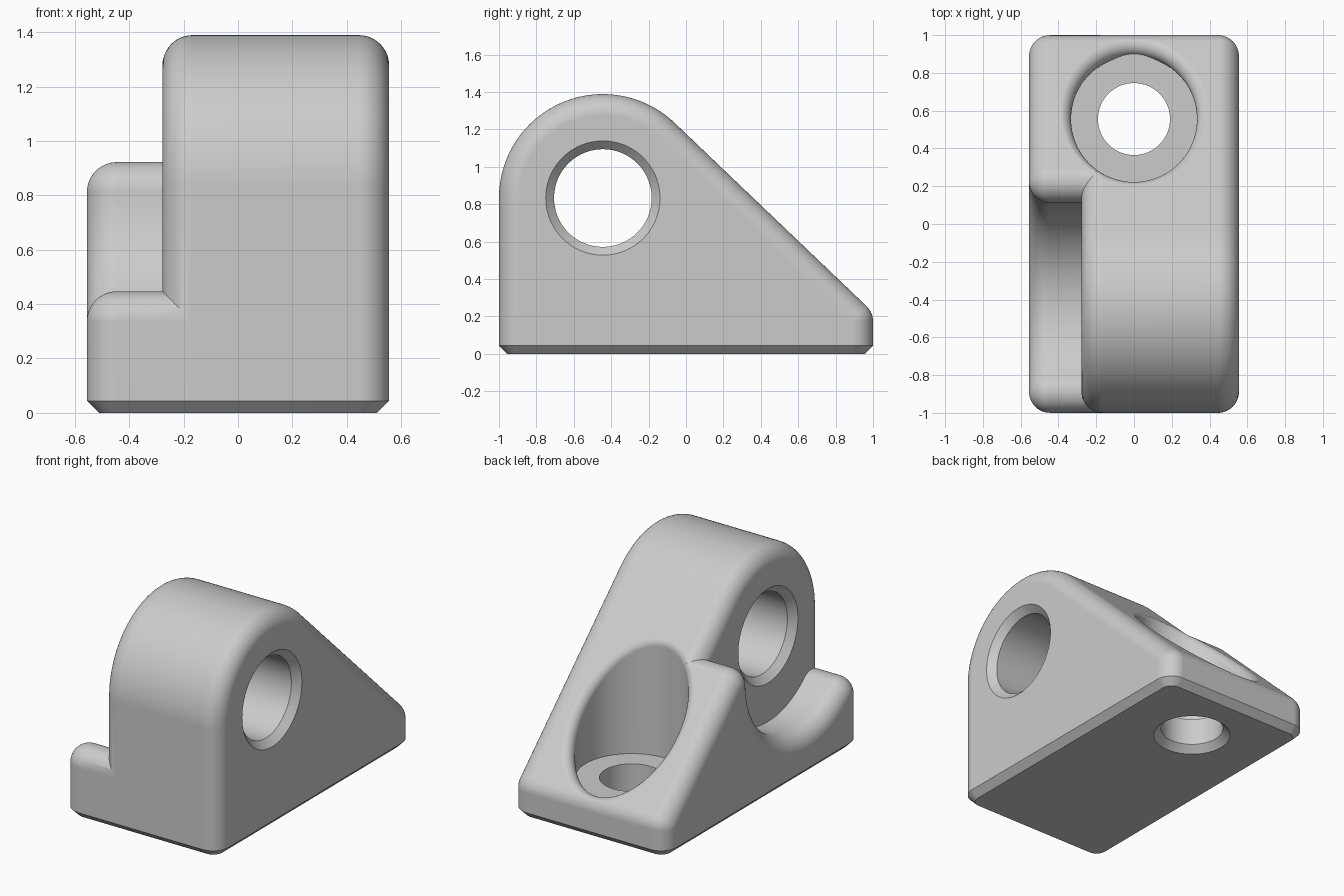
import bpy, bmesh
from math import cos, sin, pi, radians, atan2, acos, hypot, sqrt
from mathutils import Vector

cube = bpy.data.objects.get("Cube")
if cube:
    bpy.data.objects.remove(cube, do_unlink=True)

# Working units: the bearing lobe has radius 1, the base is 3.6 long
SCALE = 1 / 1.8
FILLET, CHAMFER = 0.2, 0.08
FOOT = CHAMFER + 0.05                 # chamfer run, trimmed at the ground later
AXIS_Y, AXIS_Z = -0.8, 1.5            # bearing axis, runs along x
HALF_X, HALF_Y, STEP_X = 1.0, 1.8, -0.5
BACK_HEIGHT = 0.4                     # where the slope meets the back wall
SEGS = 12

# Slope is tangent to the lobe and ends at the top of the back wall
run, drop = HALF_Y - AXIS_Y, BACK_HEIGHT - AXIS_Z
SLOPE = atan2(drop, run) + acos(1 / hypot(run, drop))
NY, NZ = cos(SLOPE), sin(SLOPE)


def make_object(name, rings, footed=False):
    """Skin a closed solid through rings; footed caps fold at the chamfer."""
    bm = bmesh.new()
    loops = [[bm.verts.new(Vector(p) * SCALE) for p in ring] for ring in rings]
    for a, b in zip(loops, loops[1:]):
        for i in range(len(a)):
            j = (i + 1) % len(a)
            bm.faces.new((a[i], a[j], b[j], b[i]))
    for cap in (loops[0], loops[-1]):
        if footed:
            bm.faces.new(cap[:-2])
            bm.faces.new(cap[-3:] + cap[:1])
        else:
            bm.faces.new(cap)
    bmesh.ops.remove_doubles(bm, verts=bm.verts, dist=1e-5)
    bmesh.ops.recalc_face_normals(bm, faces=bm.faces)
    mesh = bpy.data.meshes.new(name)
    bm.to_mesh(mesh)
    bm.free()
    obj = bpy.data.objects.new(name, mesh)
    bpy.context.scene.collection.objects.link(obj)
    return obj


def block(name, z0, z1):
    """Oversized box between two heights."""
    return make_object(name, [[(x, y, z) for x, y in ((-3, -4), (3, -4), (3, 5), (-3, 5))]
                              for z in (z0, z1)])


def boolean(target, tool, operation):
    """Apply a boolean and discard the tool."""
    tool.hide_render = True
    mod = target.modifiers.new("cut", 'BOOLEAN')
    mod.object, mod.operation, mod.solver = tool, operation, 'EXACT'
    bpy.context.view_layer.update()
    graph = bpy.context.evaluated_depsgraph_get()
    mesh = bpy.data.meshes.new_from_object(target.evaluated_get(graph))
    target.modifiers.clear()
    target.data = mesh
    bpy.data.objects.remove(tool, do_unlink=True)


def arc(cy, cz, radius, a0, a1, n=SEGS, grow=1):
    """Profile arc; grow tells how its radius follows the fillet offset."""
    return cy, cz, radius, a0, a1, n, grow


def outline(arcs, offset):
    points = []
    for cy, cz, radius, a0, a1, n, grow in arcs:
        r = radius + grow * offset
        for k in range(n + 1):
            a = a0 + (a1 - a0) * k / n
            points.append((cy + r * cos(a), cz + r * sin(a)))
    return points


def rounded_extrusion(name, arcs, x0, x1, inset=0.0):
    """Extrude a side profile along x with filleted rims and a chamfered foot."""
    rings = []
    for side, x in ((-1, x0 + FILLET), (1, x1 - FILLET)):
        steps = range(SEGS + 1) if side < 0 else range(SEGS, -1, -1)
        for k in steps:
            t = pi / 2 * k / SEGS
            offset = (FILLET - inset) * sin(t)
            px = x + side * FILLET * cos(t)
            wall = core_y + offset
            floor_x = x + side * (FILLET - FOOT) * cos(t)
            floor_y = core_y + (FILLET - inset - FOOT) * sin(t)
            ring = [(px, wall, CHAMFER)]
            ring += [(px, y, z) for y, z in outline(arcs, offset)]
            ring += [(px, -wall, CHAMFER),
                     (floor_x, -floor_y, CHAMFER - FOOT), (floor_x, floor_y, CHAMFER - FOOT)]
            rings.append(ring)
    return make_object(name, rings, footed=True)


def lathe(name, profile, place, n=96):
    return make_object(name, [[place(h, r * cos(2 * pi * i / n), r * sin(2 * pi * i / n))
                               for i in range(n)] for h, r in profile])


# Shared back corner of the side profile
core_y = HALF_Y - FILLET
back_z = AXIS_Z + (1 - FILLET - NY * (core_y - AXIS_Y)) / NZ
back_top = arc(core_y, back_z, 0, 0, SLOPE)

# Main body with the tall rounded lobe
lobe = arc(AXIS_Y, AXIS_Z, 1 - FILLET, SLOPE, pi, 56)
body = rounded_extrusion("bearing_block", [back_top, lobe], STEP_X, HALF_X)

# Low side step with a round trough about the bearing axis
reach = sqrt((1 + FILLET) ** 2 - (1 - FILLET) ** 2)
half = atan2(reach, 1 - FILLET)
lip_dir, front_dir = SLOPE - half, half - pi
lip_y = AXIS_Y + (1 + FILLET) * cos(lip_dir)
lip_z = AXIS_Z + (1 + FILLET) * sin(lip_dir)
step_arcs = [
    back_top,
    arc(lip_y, lip_z, 0, SLOPE, lip_dir + pi, 20),
    arc(AXIS_Y, AXIS_Z, 1 + FILLET, lip_dir, front_dir, 48, -1),
    arc(-core_y, AXIS_Z - reach, 0, half, pi, 20)]
step = rounded_extrusion("side_step", step_arcs, -HALF_X, 0.3, inset=0.001)
boolean(body, step, 'UNION')

# Flat underside
boolean(body, block("ground_trim", -2, 0), 'DIFFERENCE')

# Bearing hole, chamfered at both ends
R = 0.47
bearing = lathe("bearing_hole", [
    (STEP_X - 0.1, R + CHAMFER + 0.1), (STEP_X + CHAMFER, R),
    (HALF_X - CHAMFER, R), (HALF_X + 0.1, R + CHAMFER + 0.1)],
    lambda h, a, b: (h, AXIS_Y + a, AXIS_Z + b))
boolean(body, bearing, 'DIFFERENCE')

# Counterbore for the bolt head, its rim rounded against the slope
BOLT_Y, BORE, RIM, FLOOR = 1.0, 0.6, 0.11, 0.4
normal = Vector((0, NY, NZ))
columns = []
for i in range(96):
    a = 2 * pi * i / 96
    radial = Vector((cos(a), sin(a), 0))
    centre = Vector((0, BOLT_Y, 0)) + radial * (BORE + RIM)
    centre.z = AXIS_Z + (1.001 - RIM - NY * (centre.y - AXIS_Y)) / NZ
    foot = Vector((0, BOLT_Y, -1)) + radial * BORE
    curve = [centre + RIM * (-radial).slerp(normal, k / SEGS) for k in range(SEGS + 1)]
    columns.append([foot] + curve + [curve[-1] + normal * 0.4])
bore = make_object("counterbore", list(zip(*columns)))
boolean(bore, block("above_floor", FLOOR, 5), 'INTERSECT')
boolean(body, bore, 'DIFFERENCE')

# Bolt hole, chamfered underneath
R = 0.343
bolt = lathe("bolt_hole", [(-0.1, R + CHAMFER + 0.1), (CHAMFER, R), (FLOOR + 0.2, R)],
             lambda h, a, b: (a, BOLT_Y + b, h))
boolean(body, bolt, 'DIFFERENCE')

# One plain grey material
grey = bpy.data.materials.new("light grey")
grey.use_nodes = True
colour = (0.6, 0.6, 0.6, 1)
grey.diffuse_color = colour
grey.node_tree.nodes["Principled BSDF"].inputs["Base Color"].default_value = colour
body.data.materials.clear()
body.data.materials.append(grey)

# Smooth shading that keeps the hard edges and flat faces
bpy.ops.object.select_all(action='DESELECT')
body.select_set(True)
bpy.context.view_layer.objects.active = body
bpy.ops.object.shade_smooth_by_angle(angle=radians(30))
weighted = body.modifiers.new("flat faces", 'WEIGHTED_NORMAL')
weighted.keep_sharp = True
